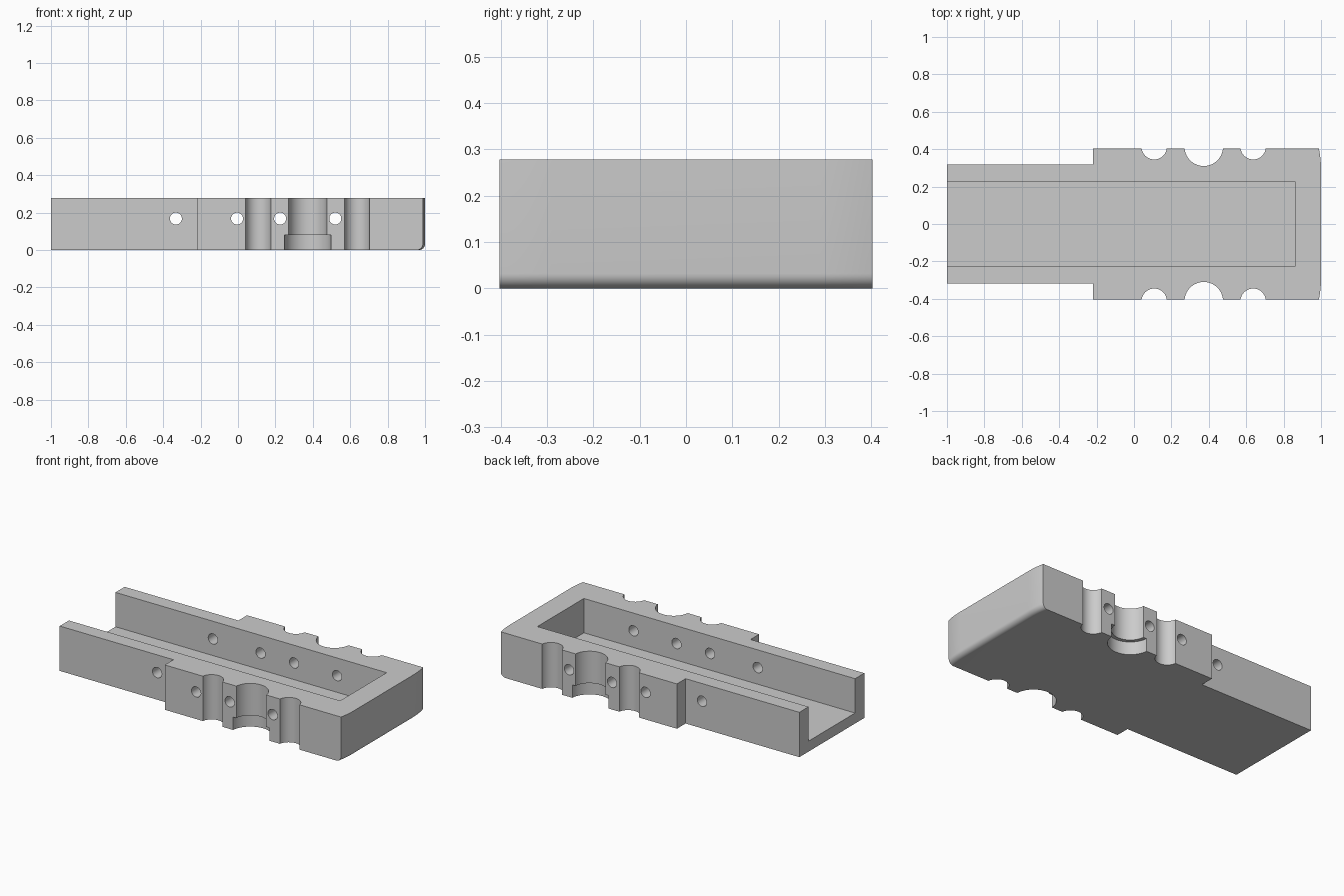
import bpy, bmesh, math

if "Cube" in bpy.data.objects:
    bpy.data.objects.remove(bpy.data.objects["Cube"])

H = 0.278          # overall height
WIDE = 0.403       # half width of the broad end
NARROW = 0.318     # half width of the slim end
END_R, END_Y = 0.55, 0.29   # gentle rounding of the end corners in plan
FILLET = 0.032     # rounding under the closed end

grey = bpy.data.materials.new("plain grey")
grey.diffuse_color = (0.6, 0.6, 0.6, 1)
grey.use_nodes = True
grey.node_tree.nodes["Principled BSDF"].inputs["Base Color"].default_value = grey.diffuse_color


def finish(bm, name, cutter=False):
    bmesh.ops.recalc_face_normals(bm, faces=bm.faces)
    me = bpy.data.meshes.new(name)
    bm.to_mesh(me)
    bm.free()
    ob = bpy.data.objects.new(name, me)
    bpy.context.collection.objects.link(ob)
    me.materials.append(grey)
    if cutter:
        ob.hide_render = True
        ob.hide_set(True)
    return ob


def end_x(y):
    d = max(0, abs(y) - END_Y)
    return 1 - (END_R - math.sqrt(END_R ** 2 - d * d))


def outline(z, inset):
    n = 8
    side = [END_Y + (WIDE - END_Y) * i / n for i in range(n + 1)]
    ys = [-y for y in reversed(side)] + side
    pts = [(-1, NARROW), (-1, -NARROW), (-0.22, -NARROW), (-0.22, -WIDE)]
    pts += [(end_x(y) - inset, y) for y in ys]
    pts += [(-0.22, WIDE), (-0.22, NARROW)]
    return [(x, y, z) for x, y in pts]


# Body: plan outline stacked in rings, rounded under the closed end
bm = bmesh.new()
levels = []
for i in range(9):
    a = math.pi / 2 * i / 8
    levels.append((FILLET * (1 - math.cos(a)), FILLET * (1 - math.sin(a))))
levels.append((H, 0))
rings = [[bm.verts.new(p) for p in outline(z, s)] for z, s in levels]
for lo, hi in zip(rings, rings[1:]):
    for i in range(len(lo)):
        j = (i + 1) % len(lo)
        bm.faces.new((lo[i], lo[j], hi[j], hi[i]))
bm.faces.new(rings[0])
bm.faces.new(rings[-1])
body = finish(bm, "channel_body")


def cut(ob):
    m = body.modifiers.new(ob.name, 'BOOLEAN')
    m.operation, m.solver, m.object = 'DIFFERENCE', 'EXACT', ob


def box(name, x0, x1, y0, y1, z0, z1):
    bm = bmesh.new()
    bmesh.ops.create_cube(bm, size=1)
    for v in bm.verts:
        v.co = (x1 if v.co.x > 0 else x0, y1 if v.co.y > 0 else y0,
                z1 if v.co.z > 0 else z0)
    cut(finish(bm, name, True))


def cylinder(name, axis, r, a, b, lo, hi, n=48):
    """Axis z: centre x=a, y=b. Axis y: centre x=a, z=b. Runs from lo to hi."""
    bm = bmesh.new()
    bmesh.ops.create_cone(bm, cap_ends=True, segments=n, radius1=r, radius2=r, depth=hi - lo)
    for v in bm.verts:
        x, y, z = v.co
        mid = z + (lo + hi) / 2
        v.co = (a + x, b + y, mid) if axis == 'z' else (a + x, mid, b + y)
    cut(finish(bm, name, True))


# Long open pocket
box("pocket_cutter", -1.1, 0.86, -0.228, 0.228, 0.065, 0.4)

# Vertical scallops on both sides, the large one stepped at the bottom
for s in (-1, 1):
    y = s * 0.413
    cylinder("small_scallop_cutter", 'z', 0.068, 0.108, y, -0.1, 0.4)
    cylinder("small_scallop_cutter", 'z', 0.068, 0.637, y, -0.1, 0.4)
    cylinder("large_scallop_cutter", 'z', 0.103, 0.373, y, -0.1, 0.4, 64)
    cylinder("scallop_step_cutter", 'z', 0.125, 0.373, y, -0.1, 0.08, 64)

# Cross holes through both walls
for x in (-0.862, -0.584, -0.332, -0.005, 0.225, 0.52, 0.75):
    cylinder("cross_hole_cutter", 'y', 0.032, x, 0.168, -0.6, 0.6, 32)

# Counterbores on the inner faces of the slim walls
for x in (-0.862, -0.584, -0.332):
    cylinder("counterbore_cutter", 'y', 0.054, x, 0.168, -0.265, 0.265, 32)

# Apply the cuts and shade
bpy.context.view_layer.objects.active = body
body.select_set(True)
for m in list(body.modifiers):
    bpy.ops.object.modifier_apply(modifier=m.name)
for ob in list(bpy.data.objects):
    if ob is not body and ob.name != body.name:
        bpy.data.objects.remove(ob, do_unlink=True)
bpy.ops.object.shade_smooth_by_angle(angle=math.radians(30))
